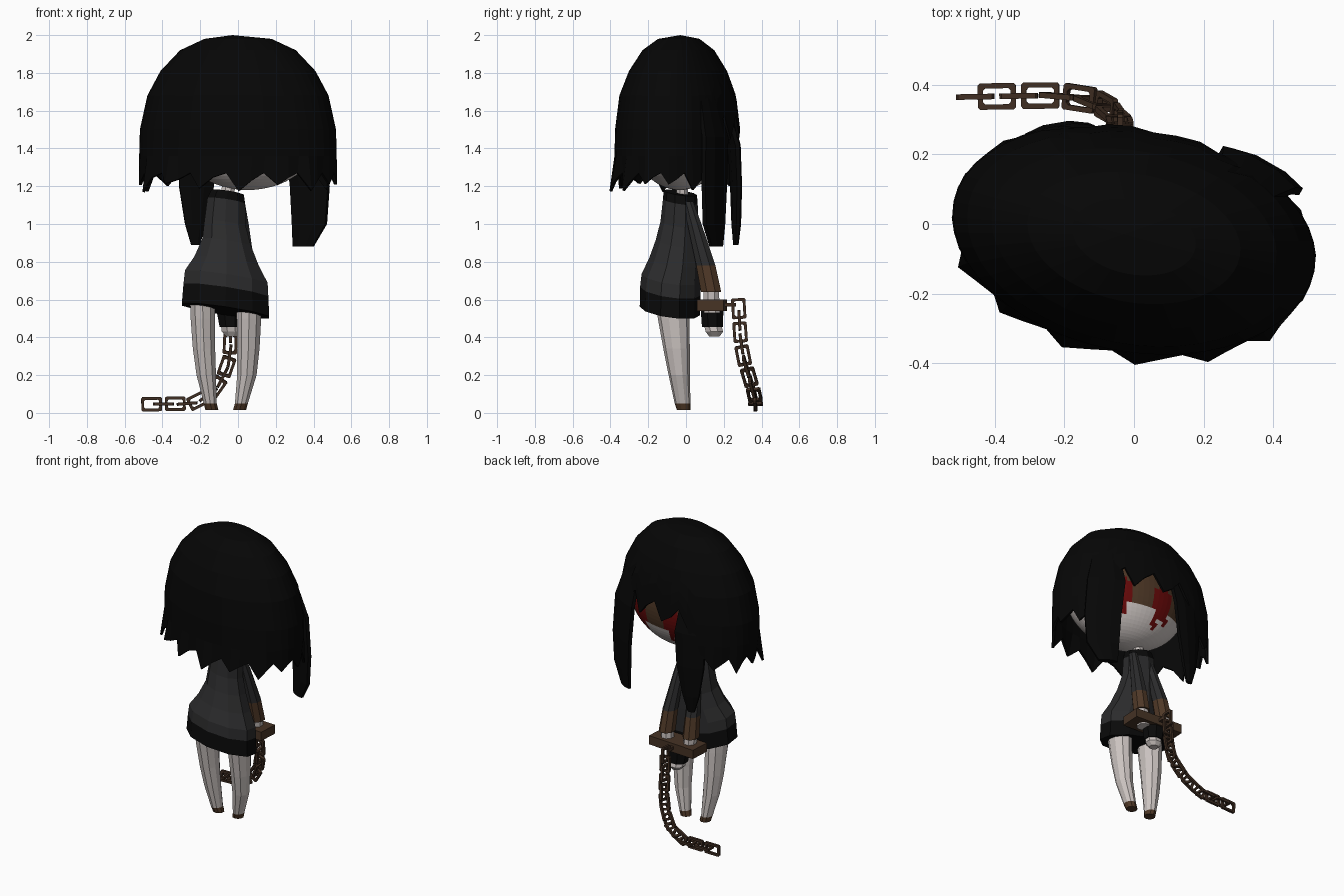
import bpy, bmesh, math, random
from mathutils import Vector, Matrix

if "Cube" in bpy.data.objects:
    bpy.data.objects.remove(bpy.data.objects["Cube"])

random.seed(4)


def mat(name, rgb):
    m = bpy.data.materials.new(name)
    m.diffuse_color = (*rgb, 1)
    m.use_nodes = True
    m.node_tree.nodes["Principled BSDF"].inputs["Base Color"].default_value = m.diffuse_color
    return m


HAIR = mat("hair black", (0.0018, 0.0018, 0.0018))
CLOTH = mat("dress grey", (0.024, 0.024, 0.025))
TRIM = mat("trim black", (0.003, 0.003, 0.003))
SKIN = mat("pale skin", (0.6, 0.55, 0.53))
BAND = mat("bandage brown", (0.078, 0.04, 0.02))
WOOD = mat("shackle brown", (0.062, 0.033, 0.018))
IRON = mat("rusty chain", (0.05, 0.027, 0.016))
RED = mat("dark red", (0.14, 0.003, 0.003))


def finish(name, bm, mats):
    bmesh.ops.recalc_face_normals(bm, faces=bm.faces[:])
    me = bpy.data.meshes.new(name)
    bm.to_mesh(me)
    bm.free()
    for m in mats:
        me.materials.append(m)
    ob = bpy.data.objects.new(name, me)
    bpy.context.collection.objects.link(ob)
    return ob


def tube(name, rings, sides, mats, seg=None, turn=0.0, tilt=None):
    """Loft of level rings (x, y, z, rx, ry); seg gives the material of each segment."""
    bm = bmesh.new()
    loops = []
    for x, y, z, rx, ry in rings:
        loop = []
        for k in range(sides):
            a = 2 * math.pi * (k + 0.5) / sides
            p = Matrix.Rotation(turn, 3, 'Z') @ Vector((rx * math.cos(a), ry * math.sin(a), 0))
            p += Vector((x, y, z))
            if tilt:
                p.z += tilt[0] * (p.x - x) + tilt[1] * (p.y - y)
            loop.append(bm.verts.new(p))
        loops.append(loop)
    for i in range(len(loops) - 1):
        for k in range(sides):
            j = (k + 1) % sides
            f = bm.faces.new((loops[i][k], loops[i][j], loops[i + 1][j], loops[i + 1][k]))
            f.material_index = seg[i] if seg else 0
    for loop, i in ((loops[0], 0), (loops[-1], -1)):
        bm.faces.new(loop).material_index = seg[i] if seg else 0
    return finish(name, bm, mats)


# Dress with dark collar and hem, leaning a little
tube("dress", [(-.055, -.03, 1.165, .09, .088), (-.062, -.03, 1.12, .105, .092),
               (-.068, -.035, 1.0, .115, .1), (-.06, -.045, .9, .135, .115),
               (-.06, -.06, .8, .178, .135), (-.062, -.08, .715, .23, .155),
               (-.064, -.083, .645, .236, .16), (-.066, -.085, .54, .243, .16)],
     10, [CLOTH, TRIM], [1, 0, 0, 0, 0, 0, 1], tilt=(-.15, -.14))
tube("neck", [(-.06, -.02, 1.13, .04, .034), (-.035, -.02, 1.3, .035, .032)], 8, [SKIN])

# Legs with brown soles
for name, xs in (("left_leg", (-.188, -.186, -.18, -.168, -.147, -.138)),
                 ("right_leg", (.06, .058, .055, .047, .018, .008))):
    tube(name, [(xs[0], -.075, .62, .07, .09), (xs[1], -.065, .5, .068, .084),
                (xs[2], -.05, .34, .062, .07), (xs[3], -.036, .2, .054, .056),
                (xs[4], -.018, .05, .036, .042), (xs[5], -.012, .014, .036, .036)],
         10, [SKIN, BAND], [0, 0, 0, 0, 1])

# Arms: sleeve, bandage, bare wrist
for name, c, s in (("left_arm", -.04, -1), ("right_arm", -.04, 1)):
    tube(name, [(c + s * .055, .01, 1.12, .022, .03), (c + s * .065, .045, 1.0, .034, .04),
                (c + s * .085, .105, .78, .047, .055), (c + s * .09, .133, .64, .052, .058),
                (c + s * .088, .133, .64, .042, .045), (c + s * .08, .138, .53, .04, .045)],
         8, [CLOTH, BAND, SKIN], [0, 0, 1, 1, 2])

# Wooden hand shackle, cuffs and clasped hands
r2 = math.sqrt(2)
tube("shackle", [(-.035, .138, .54, .175 * r2, .07 * r2), (-.035, .138, .6, .175 * r2, .07 * r2)],
     4, [WOOD], turn=-.06)
tube("hand_cuff", [(-.045, .138, .545, .075, .065), (-.04, .14, .455, .062, .06)], 8, [TRIM])
tube("hands", [(-.04, .14, .47, .055, .05), (-.035, .15, .43, .055, .05),
               (-.035, .15, .405, .03, .03)], 8, [SKIN])
tube("shackle_eyelet", [(-.04, .225, .562, .014, .04), (-.04, .225, .582, .014, .04)], 6, [IRON])

# Chain of square rod links walking along a path
path = [Vector(p) for p in ((-.04, .276, .607), (-.04, .288, .4), (-.045, .305, .29), (-.08, .335, .19),
                            (-.14, .36, .105), (-.24, .37, .05), (-.51, .365, .045))]
lens = [(b - a).length for a, b in zip(path, path[1:])]


def along(d):
    for a, b, l in zip(path, path[1:], lens):
        if d <= l:
            return a.lerp(b, d / l)
        d -= l
    return path[-1].copy()


bm = bmesh.new()
outline = [(.055, .031), (.049, .038), (-.049, .038), (-.055, .031),
           (-.055, -.031), (-.049, -.038), (.049, -.038), (.055, -.031)]
d, count = .055, 0
while d < sum(lens) - .045:
    c = along(d)
    t = (along(d + .04) - along(d - .04 if d > .04 else 0)).normalized()
    side = Vector((0, 1, 0))
    side = (side - t * side.dot(t)).normalized()
    nor = t.cross(side)
    if count % 2:
        side, nor = nor, side
    loops = []
    for u, v in outline:
        loop = []
        for inner, h in ((0, 1), (0, -1), (.015, -1), (.015, 1)):
            p = c + t * (u - math.copysign(inner, u)) + side * (v - math.copysign(inner, v)) + nor * (.008 * h)
            p.z = max(p.z, 0)
            loop.append(bm.verts.new(p))
        loops.append(loop)
    for i in range(8):
        a, b = loops[i], loops[(i + 1) % 8]
        for k in range(4):
            bm.faces.new((a[k], a[(k + 1) % 4], b[(k + 1) % 4], b[k]))
    d += .0625
    count += 1
finish("chain", bm, [IRON])

# Head with blindfold and red eye stains, face towards +y and turned to +x
YAW = Matrix.Translation((0, -.035, 0)) @ Matrix.Rotation(-.19, 4, 'Z')
bm = bmesh.new()
bmesh.ops.create_uvsphere(bm, u_segments=64, v_segments=36, radius=1)
bmesh.ops.transform(bm, verts=bm.verts[:],
                    matrix=Matrix.Translation((.05, .01, 1.5)) @ Matrix.Diagonal((.4, .255, .32, 1)))
for f in bm.faces:
    p = f.calc_center_median()
    if 1.37 < p.z < 1.6:
        f.material_index = 1
    for ex in (-.1, .2):
        dx = p.x - ex
        eye = (dx / .075) ** 2 + ((p.z - 1.43) / .11) ** 2 < 1
        drip = abs(dx - .04) < .017 and 1.25 < p.z < 1.42 or abs(dx + .035) < .017 and 1.3 < p.z < 1.42
        if p.y > 0 and (eye or drip):
            f.material_index = 2
bm.transform(YAW)
finish("head", bm, [SKIN, BAND, RED])

# Hair cap: columns hang down to a ragged edge, shorter over the face
prof = [(2.0, 0, 0), (1.98, .18, .11), (1.92, .31, .19), (1.81, .415, .26), (1.68, .485, .31),
        (1.5, .525, .332), (1.37, .53, .335), (1.24, .515, .335), (1.0, .51, .35)]


def radius(z):
    for (z0, a0, b0), (z1, a1, b1) in zip(prof, prof[1:]):
        if z >= z1:
            f = (z0 - z) / (z0 - z1)
            return a0 + (a1 - a0) * f, b0 + (b1 - b0) * f
    return prof[-1][1:]


N, bm, cols = 48, bmesh.new(), []
levels = [1.98, 1.92, 1.81, 1.68, 1.5, 1.36, 1.27]
top = bm.verts.new((-.03, 0, 2.0))
for k in range(N):
    off = k if k <= N // 2 else k - N
    a = 2 * math.pi * k / N
    tooth = (0, .45, 1)[k % 3]
    if abs(off) <= 4:
        low = 1.58 - .12 * tooth - random.uniform(0, .03)
    else:
        low = 1.27 - (.075 + random.uniform(-.03, .03)) * tooth
    col = []
    for i, z in enumerate(levels):
        if abs(off) <= 4 and i > 2:
            z = 1.81 + (low - 1.81) * (i - 2) / 4
        elif i == 6:
            z = low
        rx, ry = radius(z)
        if math.cos(a) > 0:
            ry *= .94
        flare = 1 + ((.03 if math.cos(a) > -.35 else .08) * tooth if i == 6 and abs(off) > 4 else 0)
        col.append(bm.verts.new((rx * flare * math.sin(a), ry * flare * math.cos(a), z)))
    cols.append(col)
for k in range(N):
    a, b = cols[k], cols[(k + 1) % N]
    bm.faces.new((top, a[0], b[0]))
    for i in range(6):
        bm.faces.new((a[i], a[i + 1], b[i + 1], b[i]))
bm.transform(YAW)
hair = finish("hair", bm, [HAIR])
sol = hair.modifiers.new("thickness", 'SOLIDIFY')
sol.thickness = .015
sol.offset = -1

# Long side locks framing the face
tube("left_lock", [(-.2, .2, 1.62, .09, .025), (-.21, .255, 1.42, .11, .03), (-.22, .265, 1.2, .1, .028),
                   (-.225, .266, 1.0, .06, .024), (-.225, .264, .89, .025, .014)], 8, [HAIR], turn=.17)
tube("right_lock", [(.32, .11, 1.68, .09, .025), (.355, .155, 1.46, .13, .03), (.38, .15, 1.2, .125, .03),
                    (.378, .148, 1.0, .11, .028), (.345, .16, .88, .065, .02)], 8, [HAIR], turn=-.52)
